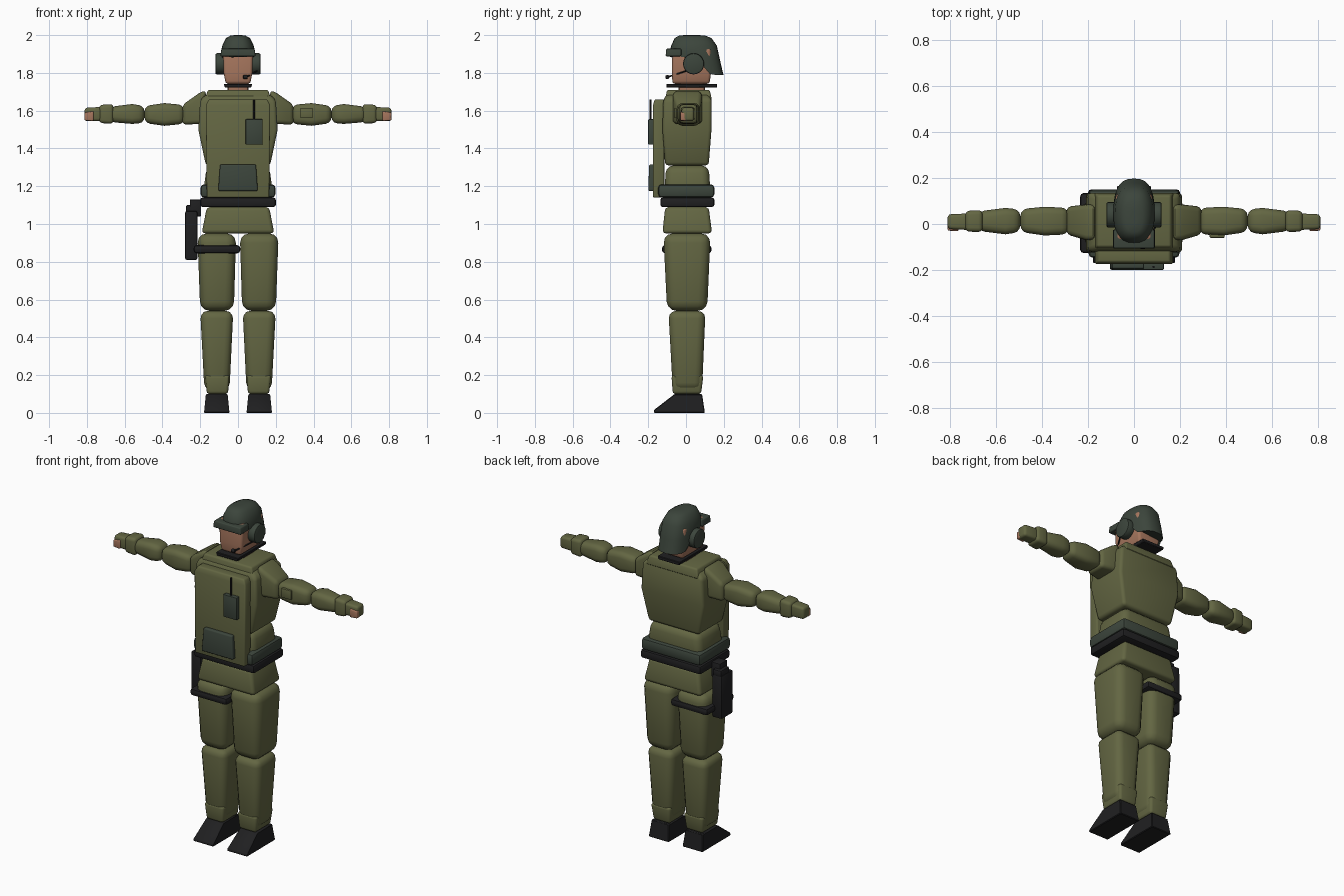
import bpy, bmesh, math
from mathutils import Vector

old = bpy.data.objects.get("Cube")
if old:
    bpy.data.objects.remove(old)


def material(name, rgb):
    m = bpy.data.materials.new(name)
    m.use_nodes = True
    m.diffuse_color = (*rgb, 1)
    bsdf = m.node_tree.nodes["Principled BSDF"]
    bsdf.inputs["Base Color"].default_value = (*rgb, 1)
    bsdf.inputs["Roughness"].default_value = 0.8
    return m


OLIVE = material("olive cloth", (0.125, 0.133, 0.055))
GREEN = material("grey green", (0.045, 0.06, 0.045))
BLACK = material("black", (0.014, 0.014, 0.015))
SKIN = material("skin", (0.38, 0.18, 0.11))


def finish(bm, name, mat, bevel=0.0, segments=3, angle=35):
    """Round the sharp edges, shade and link the part."""
    bmesh.ops.recalc_face_normals(bm, faces=bm.faces)
    if bevel:
        sharp = [e for e in bm.edges if e.calc_face_angle(0) > math.radians(30)]
        bmesh.ops.bevel(bm, geom=sharp, offset=bevel, segments=segments,
                        profile=0.5, affect='EDGES', clamp_overlap=True)
    me = bpy.data.meshes.new(name)
    bm.to_mesh(me)
    bm.free()
    me.materials.append(mat)
    ob = bpy.data.objects.new(name, me)
    bpy.context.collection.objects.link(ob)
    bpy.ops.object.select_all(action='DESELECT')
    ob.select_set(True)
    bpy.context.view_layer.objects.active = ob
    bpy.ops.object.shade_smooth_by_angle(angle=math.radians(angle))
    return ob


def skin_rings(bm, rings):
    """Bridge equal rings of points and cap both ends."""
    loops = [[bm.verts.new(p) for p in r] for r in rings]
    n = len(loops[0])
    for a, b in zip(loops, loops[1:]):
        for i in range(n):
            j = (i + 1) % n
            bm.faces.new((a[i], a[j], b[j], b[i]))
    bm.faces.new(loops[0][::-1])
    bm.faces.new(loops[-1])


def block(name, mat, sections, bevel=0.01, axis='Z', mirror=False, segments=3):
    """Tapered box. Section: (height, x0, x1, y0, y1), or (x, y0, y1, z0, z1) along X."""
    for side in ((1, -1) if mirror else (1,)):
        rings = []
        for t, a0, a1, b0, b1 in sections:
            ring = [(a0, b0), (a1, b0), (a1, b1), (a0, b1)]
            rings.append([(side * a, b, t) if axis == 'Z' else (side * t, a, b)
                          for a, b in ring])
        bm = bmesh.new()
        skin_rings(bm, rings)
        prefix = ("left_" if side > 0 else "right_") if mirror else ""
        finish(bm, prefix + name, mat, bevel, segments)


def box(name, mat, x0, x1, y0, y1, z0, z1, bevel=0.006):
    block(name, mat, [(z0, x0, x1, y0, y1), (z1, x0, x1, y0, y1)], bevel, segments=2)


def rod(name, mat, a, b, radius, sides=12, bevel=0.0):
    a, b = Vector(a), Vector(b)
    bm = bmesh.new()
    bmesh.ops.create_cone(bm, cap_ends=True, segments=sides, radius1=radius,
                          radius2=radius, depth=(b - a).length)
    turn = (b - a).to_track_quat('Z', 'Y').to_matrix().to_4x4()
    bmesh.ops.transform(bm, matrix=turn, verts=bm.verts)
    bmesh.ops.translate(bm, vec=(a + b) / 2, verts=bm.verts)
    finish(bm, name, mat, bevel, 2)


# Boots: wedge profile pushed across the foot
for side, label in ((1, "left_boot"), (-1, "right_boot")):
    profile = [(0.1, 0), (-0.17, 0), (-0.17, 0.015), (-0.06, 0.1), (0.085, 0.1)]
    bm = bmesh.new()
    skin_rings(bm, [[(side * (x + s * z * 0.1), y, z) for y, z in profile]
                    for x, s in ((0.045, 1), (0.18, -1))])
    finish(bm, label, BLACK, 0.004, 1)

# Legs
block("trouser_cuff", OLIVE, [(0.1, 0.053, 0.165, -0.07, 0.08),
                              (0.2, 0.045, 0.175, -0.077, 0.092)], 0.015, mirror=True)
block("shin", OLIVE, [(0.12, 0.045, 0.178, -0.07, 0.085),
                      (0.54, 0.025, 0.2, -0.093, 0.103)], 0.04, mirror=True)
block("thigh", OLIVE, [(0.54, 0.022, 0.2, -0.1, 0.112),
                       (0.95, 0.01, 0.215, -0.12, 0.13)], 0.05, mirror=True)

# Waist and belts
block("hips", OLIVE, [(0.95, -0.192, 0.192, -0.125, 0.138),
                      (1.09, -0.165, 0.165, -0.11, 0.12)], 0.02)
box("belt", BLACK, -0.2, 0.2, -0.135, 0.15, 1.09, 1.14, 0.012)
box("waist_band", GREEN, -0.198, 0.198, -0.147, 0.15, 1.14, 1.21, 0.018)
block("abdomen", OLIVE, [(1.16, -0.185, 0.185, -0.115, 0.13),
                         (1.31, -0.165, 0.165, -0.105, 0.12)], 0.04)

# Torso
block("chest", OLIVE, [(1.31, -0.17, 0.17, -0.11, 0.12),
                       (1.5, -0.21, 0.21, -0.125, 0.135),
                       (1.66, -0.2, 0.2, -0.12, 0.135),
                       (1.69, -0.16, 0.16, -0.1, 0.12)], 0.035)
block("vest_collar", OLIVE, [(1.655, -0.175, 0.175, -0.112, 0.138),
                             (1.71, -0.16, 0.16, -0.1, 0.125)], 0.01)
block("vest_front", OLIVE, [(1.14, -0.165, 0.165, -0.175, -0.115),
                            (1.63, -0.17, 0.17, -0.175, -0.115),
                            (1.66, -0.155, 0.155, -0.165, -0.105)], 0.008)
block("front_pouch", GREEN, [(1.175, -0.105, 0.105, -0.2, -0.165),
                             (1.315, -0.095, 0.095, -0.195, -0.165)], 0.008)
box("radio", GREEN, 0.04, 0.13, -0.2, -0.168, 1.42, 1.555, 0.005)
rod("radio_antenna", BLACK, (0.085, -0.187, 1.54), (0.085, -0.187, 1.66), 0.005, 8)

# Arms, built outward from the shoulder
block("shoulder", OLIVE, [(0.17, -0.07, 0.085, 1.53, 1.71),
                          (0.21, -0.07, 0.085, 1.53, 1.69),
                          (0.295, -0.045, 0.075, 1.525, 1.63)], 0.022, 'X', True)
block("upper_arm", OLIVE, [(0.285, -0.045, 0.07, 1.53, 1.63),
                           (0.39, -0.05, 0.075, 1.52, 1.64),
                           (0.495, -0.035, 0.065, 1.535, 1.625)], 0.03, 'X', True)
block("forearm", OLIVE, [(0.495, -0.035, 0.063, 1.535, 1.625),
                         (0.56, -0.045, 0.07, 1.53, 1.635),
                         (0.68, -0.03, 0.055, 1.54, 1.62)], 0.03, 'X', True)
block("sleeve_cuff", OLIVE, [(0.66, -0.035, 0.06, 1.53, 1.635),
                             (0.735, -0.033, 0.057, 1.535, 1.63)], 0.018, 'X', True)
block("glove", OLIVE, [(0.72, -0.026, 0.046, 1.545, 1.62),
                       (0.812, -0.022, 0.042, 1.545, 1.615)], 0.014, 'X', True)
block("fingers", SKIN, [(0.765, -0.031, 0.0, 1.545, 1.597),
                        (0.812, -0.029, 0.0, 1.548, 1.59)], 0.006, 'X', True)
box("sleeve_patch", OLIVE, 0.33, 0.395, -0.06, -0.04, 1.56, 1.615, 0.003)

# Leg holster
box("holster", BLACK, -0.28, -0.215, -0.05, 0.06, 0.81, 1.07, 0.01)
box("holster_hanger", BLACK, -0.255, -0.195, -0.03, 0.04, 1.04, 1.13, 0.006)
box("holster_grip", BLACK, -0.275, -0.22, -0.02, 0.06, 1.06, 1.1, 0.008)
box("thigh_strap", BLACK, -0.235, 0.012, -0.127, 0.135, 0.845, 0.888, 0.016)

# Head and neck
box("neck", SKIN, -0.055, 0.055, -0.04, 0.1, 1.68, 1.77, 0.02)
block("neck_guard", BLACK, [(1.722, -0.07, 0.07, -0.103, 0.165),
                            (1.742, -0.075, 0.075, -0.105, 0.165)], 0.003, segments=1)
block("head", SKIN, [(1.742, -0.065, 0.065, -0.072, 0.125),
                     (1.8, -0.076, 0.076, -0.074, 0.132),
                     (1.93, -0.08, 0.08, -0.072, 0.132)], 0.015)


# Helmet: egg-shaped rings whose rim drops toward the nape
def rim_height(y):
    drop = min(max((y - 0.05) / 0.08, 0), 1)
    return 1.885 - 0.095 * drop


rings = []
for t, half, front, back in ((0, 0.09, -0.085, 0.198), (0.5, 0.09, -0.085, 0.18),
                             (1, 0.083, -0.078, 0.163), (1.5, 0.064, -0.06, 0.135),
                             (1.85, 0.038, -0.035, 0.1), (2, 0.012, 0.0, 0.055)):
    ring = []
    for k in range(28):
        a = math.tau * k / 28
        c, s = math.cos(a), math.sin(a)
        x = half * math.copysign(abs(c) ** 0.75, c)
        y = (front + back) / 2 + (back - front) / 2 * math.copysign(abs(s) ** 0.85, s)
        if t <= 1:
            z = rim_height(y) * (1 - t) + 1.945 * t
        else:
            z = 1.945 + 0.055 * math.sin((t - 1) * math.pi / 2)
        ring.append((x, y, z))
    rings.append(ring)
bm = bmesh.new()
skin_rings(bm, rings)
finish(bm, "helmet", GREEN)
block("helmet_brow", GREEN, [(1.888, -0.093, 0.093, -0.108, -0.025),
                             (1.928, -0.088, 0.088, -0.105, -0.025)], 0.006)

# Ear cups and microphone
for side, label in ((1, "left"), (-1, "right")):
    rod(label + "_ear_cup", GREEN, (side * 0.07, 0.04, 1.848),
        (side * 0.12, 0.04, 1.848), 0.056, 20, 0.008)
rod("microphone_boom", BLACK, (0.1, 0.0, 1.81), (0.045, -0.097, 1.778), 0.004, 8)
rod("microphone", BLACK, (0.05, -0.097, 1.778), (0.028, -0.1, 1.778), 0.011, 10, 0.003)
